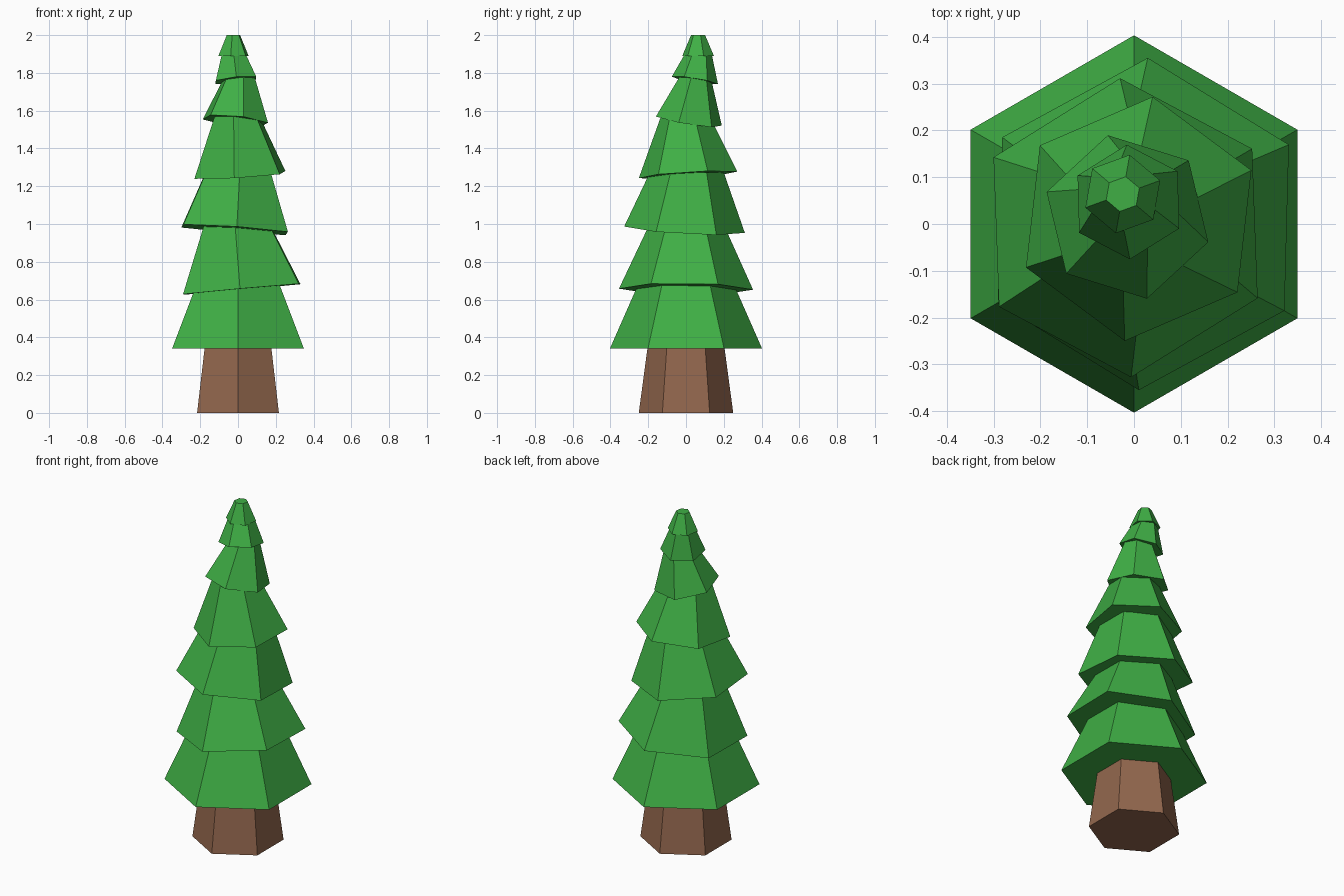
import bpy
import bmesh
from math import radians, sin, cos, pi
from mathutils import Vector

if "Cube" in bpy.data.objects:
    bpy.data.objects.remove(bpy.data.objects["Cube"])


def material(name, color):
    m = bpy.data.materials.new(name)
    m.diffuse_color = color
    m.use_nodes = True
    m.node_tree.nodes["Principled BSDF"].inputs["Base Color"].default_value = m.diffuse_color
    return m


def hex_frustum(name, centre, r_low, r_high, height, mat, slope=(0, 0), spin=0):
    """Capped six-sided frustum; slope is the tilt of its base plane in x and y."""
    axis = Vector((-slope[0], -slope[1], 1)).normalized()
    tilt = Vector((0, 0, 1)).rotation_difference(axis)
    bm = bmesh.new()
    rings = []
    for r, z in ((r_low, 0), (r_high, height)):
        ring = []
        for i in range(6):
            a = pi / 2 + radians(spin) + i * pi / 3
            p = tilt @ Vector((r * cos(a), r * sin(a), z)) + Vector(centre)
            ring.append(bm.verts.new(p))
        rings.append(ring)
    low, high = rings
    bm.faces.new(low[::-1])
    bm.faces.new(high)
    for i in range(6):
        j = (i + 1) % 6
        bm.faces.new((low[i], low[j], high[j], high[i]))
    me = bpy.data.meshes.new(name)
    bm.to_mesh(me)
    bm.free()
    me.materials.append(mat)
    ob = bpy.data.objects.new(name, me)
    bpy.context.collection.objects.link(ob)
    return ob


bark = material("bark", (0.29, 0.135, 0.075, 1))
needles = material("needles", (0.05, 0.43, 0.06, 1))

# Trunk
hex_frustum("trunk", (0, 0, 0), 0.25, 0.203, 0.35, bark)

# Branch tiers: base centre, base radius, taper, height, tilt, spin
tiers = [
    ((0, 0, 0.34), 0.403, 0.44, 0.35, (0, 0), 0),
    ((0.02, 0, 0.655), 0.355, 0.46, 0.35, (0.09, -0.01), -1.5),
    ((-0.018, -0.008, 0.97), 0.32, 0.41, 0.32, (-0.07, -0.055), 2),
    ((0.01, 0.011, 1.26), 0.263, 0.43, 0.32, (0.06, 0.06), -6.6),
    ((-0.014, 0.015, 1.545), 0.181, 0.41, 0.24, (-0.10, -0.16), 13),
    ((-0.012, 0.047, 1.76), 0.124, 0.38, 0.15, (0.10, -0.16), 2),
    ((-0.024, 0.064, 1.89), 0.085, 0.43, 0.11, (0, 0), -10),
]
for n, (centre, r, taper, h, slope, spin) in enumerate(tiers, 1):
    hex_frustum(f"branch_tier_{n}", centre, r, r - taper * h, h, needles, slope, spin)
